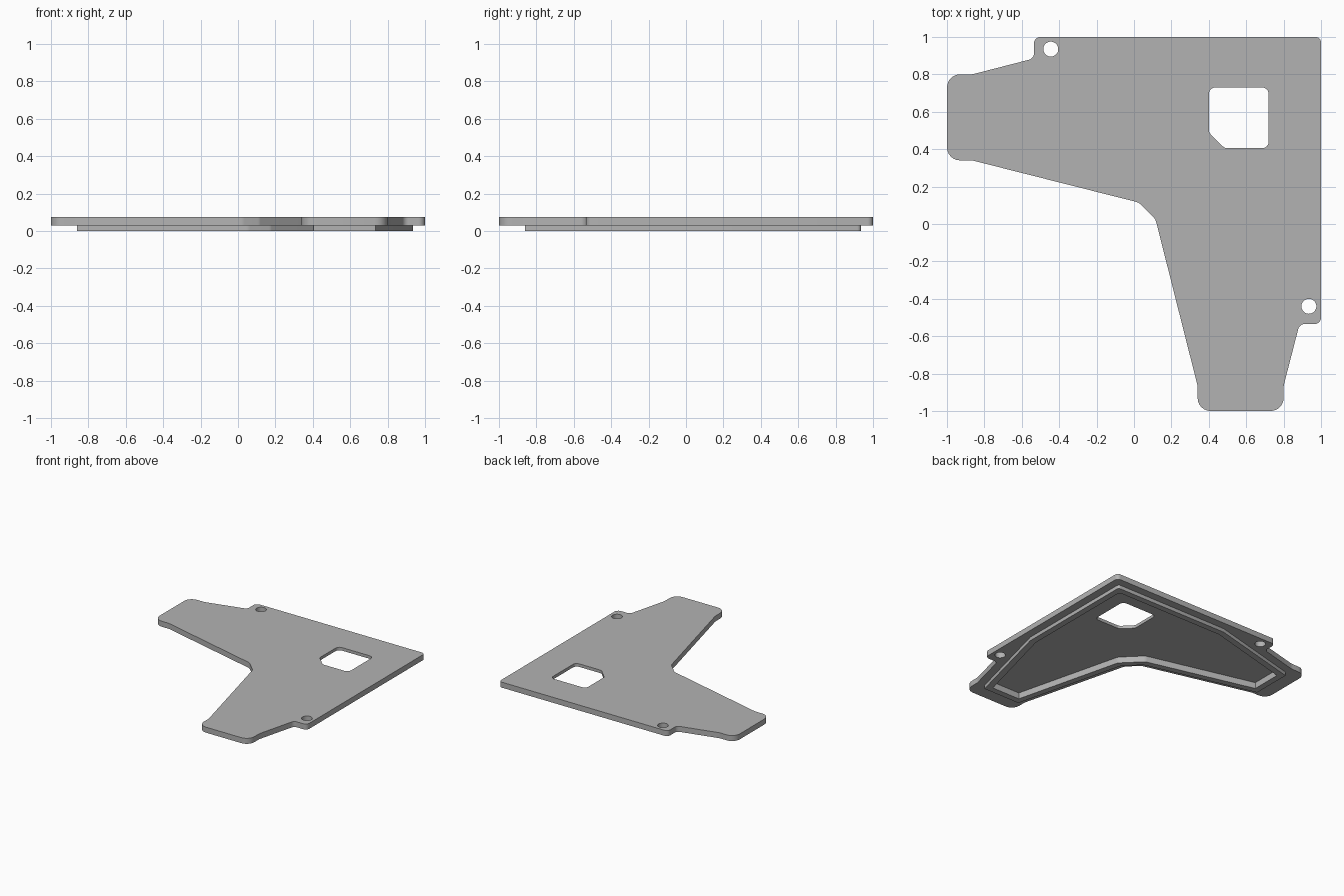
import bpy, bmesh, math
from mathutils import Vector

if "Cube" in bpy.data.objects:
    bpy.data.objects.remove(bpy.data.objects["Cube"], do_unlink=True)

grey = bpy.data.materials.new("grey_metal")
grey.use_nodes = True
colour = (0.45, 0.45, 0.45, 1)
grey.diffuse_color = colour
grey.node_tree.nodes["Principled BSDF"].inputs["Base Color"].default_value = colour


def rounded(corners, steps=6):
    """Replace each (x, y, radius) corner by an arc."""
    out = []
    for i, (x, y, r) in enumerate(corners):
        p = Vector((x, y))
        a = (Vector(corners[i - 1][:2]) - p).normalized()
        b = (Vector(corners[(i + 1) % len(corners)][:2]) - p).normalized()
        if r == 0:
            out.append(p)
            continue
        half = a.angle(b) / 2
        centre = p + (a + b).normalized() * r / math.sin(half)
        start = p + a * r / math.tan(half) - centre
        end = p + b * r / math.tan(half) - centre
        sweep = start.angle_signed(end)
        for k in range(steps + 1):
            t = -sweep * k / steps
            c, s = math.cos(t), math.sin(t)
            out.append(centre + Vector((c * start.x - s * start.y, s * start.x + c * start.y)))
    return out


def mirrored(half):
    """Complete an outline across the x = y diagonal; the first point lies on it."""
    return half + [(y, x, r) for x, y, r in reversed(half[1:])]


def prism(name, points, z0, z1):
    bm = bmesh.new()
    face = bm.faces.new([bm.verts.new((p.x, p.y, z0)) for p in points])
    top = bmesh.ops.extrude_face_region(bm, geom=[face])["geom"]
    bmesh.ops.translate(bm, vec=(0, 0, z1 - z0),
                        verts=[v for v in top if isinstance(v, bmesh.types.BMVert)])
    bmesh.ops.recalc_face_normals(bm, faces=bm.faces)
    mesh = bpy.data.meshes.new(name)
    bm.to_mesh(mesh)
    bm.free()
    mesh.materials.append(grey)
    obj = bpy.data.objects.new(name, mesh)
    bpy.context.collection.objects.link(obj)
    return obj


def combine(target, tool, operation):
    mod = target.modifiers.new(tool.name, 'BOOLEAN')
    mod.operation, mod.object, mod.solver = operation, tool, 'EXACT'
    bpy.context.view_layer.objects.active = target
    bpy.ops.object.modifier_apply(modifier=mod.name)
    bpy.data.objects.remove(tool, do_unlink=True)


# Main plate with screw ears and rounded arm ends
plate = prism("cover_plate", rounded(mirrored([
    (1, 1, .03), (-.535, 1, .035), (-.535, .885, .035), (-.865, .8, .1),
    (-1, .8, .07), (-1, .34, .07), (-.865, .34, .1), (.025, .115, .06)])), .03, .075)

# Raised rim below the plate, then the pocket inside it
rim = prism("underside_rim", rounded(mirrored([
    (.935, .935, .02), (-.09, .935, 0), (-.86, .735, 0), (-.86, .405, 0),
    (.055, .175, .06)])), 0, .04)
combine(plate, rim, 'UNION')
pocket = prism("pocket_cutter", rounded(mirrored([
    (.885, .885, .02), (-.085, .885, 0), (-.81, .695, 0), (-.81, .443, 0),
    (.075, .221, .06)])), -.05, .05)
combine(plate, pocket, 'DIFFERENCE')

# Window with one cut corner
window = prism("window_cutter", rounded([
    (.72, .73, .035), (.4, .73, .035), (.4, .49, .035), (.485, .405, .035),
    (.72, .405, .035)]), -.1, .2)
combine(plate, window, 'DIFFERENCE')

# Screw holes in both ears
for x, y in ((-.445, .935), (.935, -.44)):
    ring = [Vector((x + .04 * math.cos(a), y + .04 * math.sin(a)))
            for a in (math.tau * k / 32 for k in range(32))]
    combine(plate, prism("screw_hole_cutter", ring, -.1, .2), 'DIFFERENCE')

plate.select_set(True)
bpy.context.view_layer.objects.active = plate
bpy.ops.object.shade_smooth_by_angle(angle=math.radians(30))
